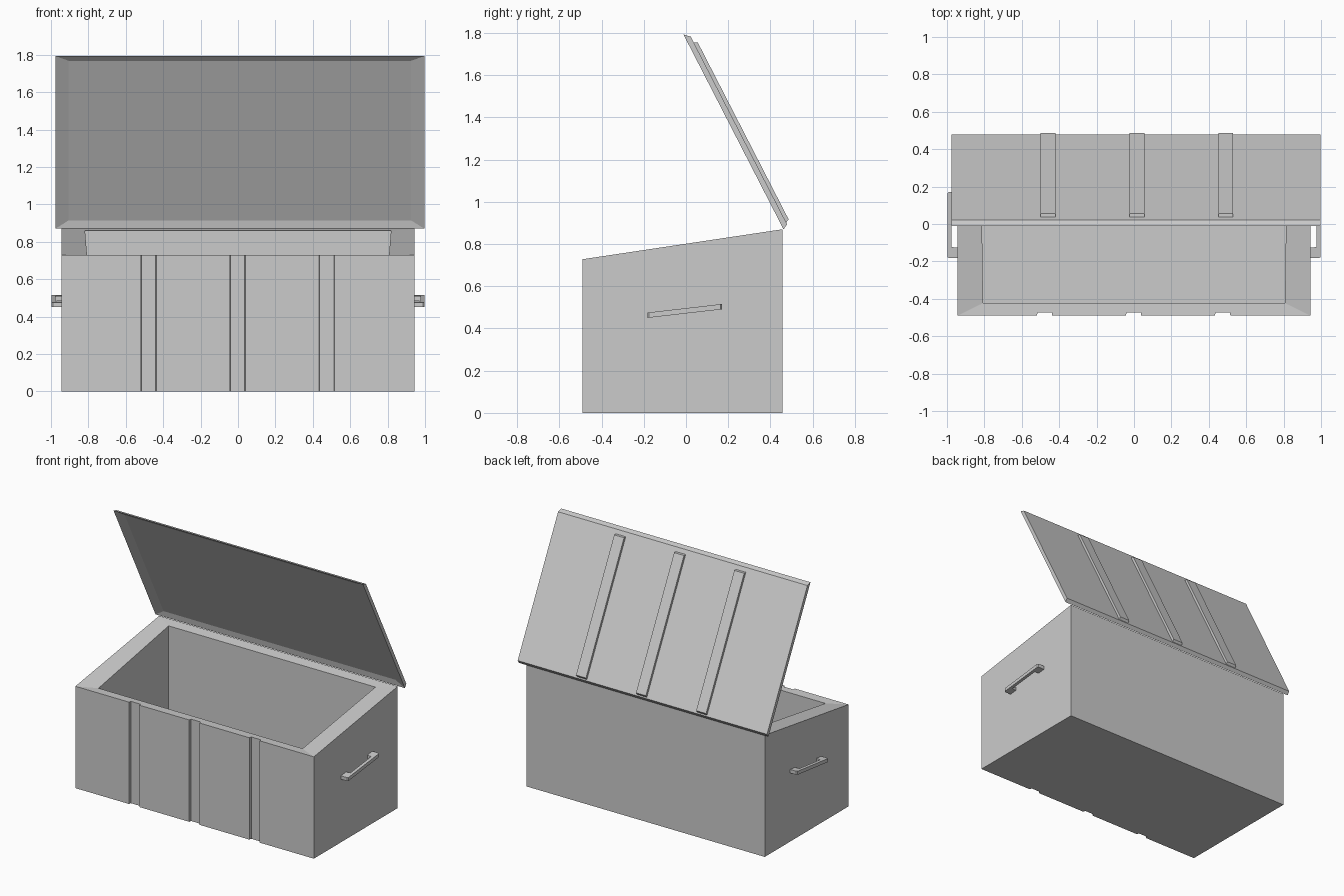
import bpy, bmesh
from mathutils import Vector

cube = bpy.data.objects.get("Cube")
if cube:
    bpy.data.objects.remove(cube, do_unlink=True)

grey = bpy.data.materials.new("light_grey")
grey.use_nodes = True
colour = (0.6, 0.6, 0.6, 1)
grey.diffuse_color = colour
grey.node_tree.nodes["Principled BSDF"].inputs["Base Color"].default_value = colour


def finish(name, bm):
    bmesh.ops.recalc_face_normals(bm, faces=bm.faces)
    mesh = bpy.data.meshes.new(name)
    bm.to_mesh(mesh)
    bm.free()
    mesh.materials.append(grey)
    obj = bpy.data.objects.new(name, mesh)
    bpy.context.collection.objects.link(obj)
    return obj


def ring(bm, points):
    return [bm.verts.new(p) for p in points]


def bridge(bm, a, b):
    n = len(a)
    for i in range(n):
        j = (i + 1) % n
        bm.faces.new((a[i], a[j], b[j], b[i]))


def loft(name, loops):
    """Join equal loops into a closed solid with capped ends."""
    bm = bmesh.new()
    rings = [ring(bm, loop) for loop in loops]
    for a, b in zip(rings, rings[1:]):
        bridge(bm, a, b)
    bm.faces.new(rings[0])
    bm.faces.new(rings[-1])
    return finish(name, bm)


# Box body: grooved front, sloping rim and deep cavity
W, FRONT, BACK = 0.943, -0.49, 0.457
LOW, HIGH = 0.728, 0.87
outline = [(-W, FRONT)]
for c in (-0.478, -0.002, 0.474):
    outline += [(c - 0.041, FRONT), (c - 0.038, FRONT + 0.017),
                (c + 0.038, FRONT + 0.017), (c + 0.041, FRONT)]
outline += [(W, FRONT), (W, BACK), (-W, BACK)]

bm = bmesh.new()
bottom = ring(bm, [(x, y, 0) for x, y in outline])
top = ring(bm, [(x, y, HIGH if y == BACK else LOW) for x, y in outline])
bridge(bm, bottom, top)
bm.faces.new(bottom)
mouth = [(-0.807, -0.423, 0.725), (0.807, -0.423, 0.725),
         (0.818, 0.385, 0.859), (-0.818, 0.385, 0.859)]
inner = ring(bm, mouth)
floor = ring(bm, [(x, y, 0.06) for x, y, z in mouth])
bridge(bm, inner, floor)
bm.faces.new(floor)
fl, fr, br, bl = inner
bm.faces.new(top[:-2] + [fr, fl])
bm.faces.new((top[-3], top[-2], br, fr))
bm.faces.new((top[-2], top[-1], bl, br))
bm.faces.new((top[-1], top[0], fl, bl))
finish("box_body", bm)

# Open lid, laid out along its slope (u) and outward normal (n)
hinge = Vector((0.01, 0.462, 0.87))
tip = Vector((0.01, -0.012, 1.793))
along = (tip - hinge).normalized()
outward = Vector((0, along.z, -along.y))
LENGTH = (tip - hinge).length
LID_W = 0.986


def lid_loop(x0, x1, u0, u1, n):
    return [hinge + Vector((x, 0, 0)) + along * u + outward * n
            for x, u in ((x0, u0), (x1, u0), (x1, u1), (x0, u1))]


loft("lid_panel", [
    lid_loop(-LID_W, LID_W, 0.013, LENGTH - 0.025, 0.026),
    lid_loop(-LID_W, LID_W, 0, LENGTH, 0),
    lid_loop(-LID_W + 0.07, LID_W - 0.07, 0.043, LENGTH - 0.035, 0.013)])

# Raised ribs on the outside of the lid
for label, c in (("right", -0.47), ("middle", 0.006), ("left", 0.48)):
    loft(label + "_lid_rib", [
        lid_loop(c - 0.039, c + 0.039, 0.02, 0.984, 0.022),
        lid_loop(c - 0.039, c + 0.039, 0.031, 0.973, 0.043)])

# Carrying handles on both ends, tilted with the rim
grip = [(0.935, -0.177), (0.99, -0.177), (0.998, -0.17), (0.998, 0.17),
        (0.99, 0.177), (0.935, 0.177), (0.935, 0.122), (0.975, 0.117),
        (0.975, -0.117), (0.935, -0.122)]
for label, side in (("left", 1), ("right", -1)):
    loft(label + "_handle", [
        [(side * x, y - 0.006, 0.483 + y * 0.115 + h) for x, y in grip]
        for h in (-0.0125, 0.0125)])
